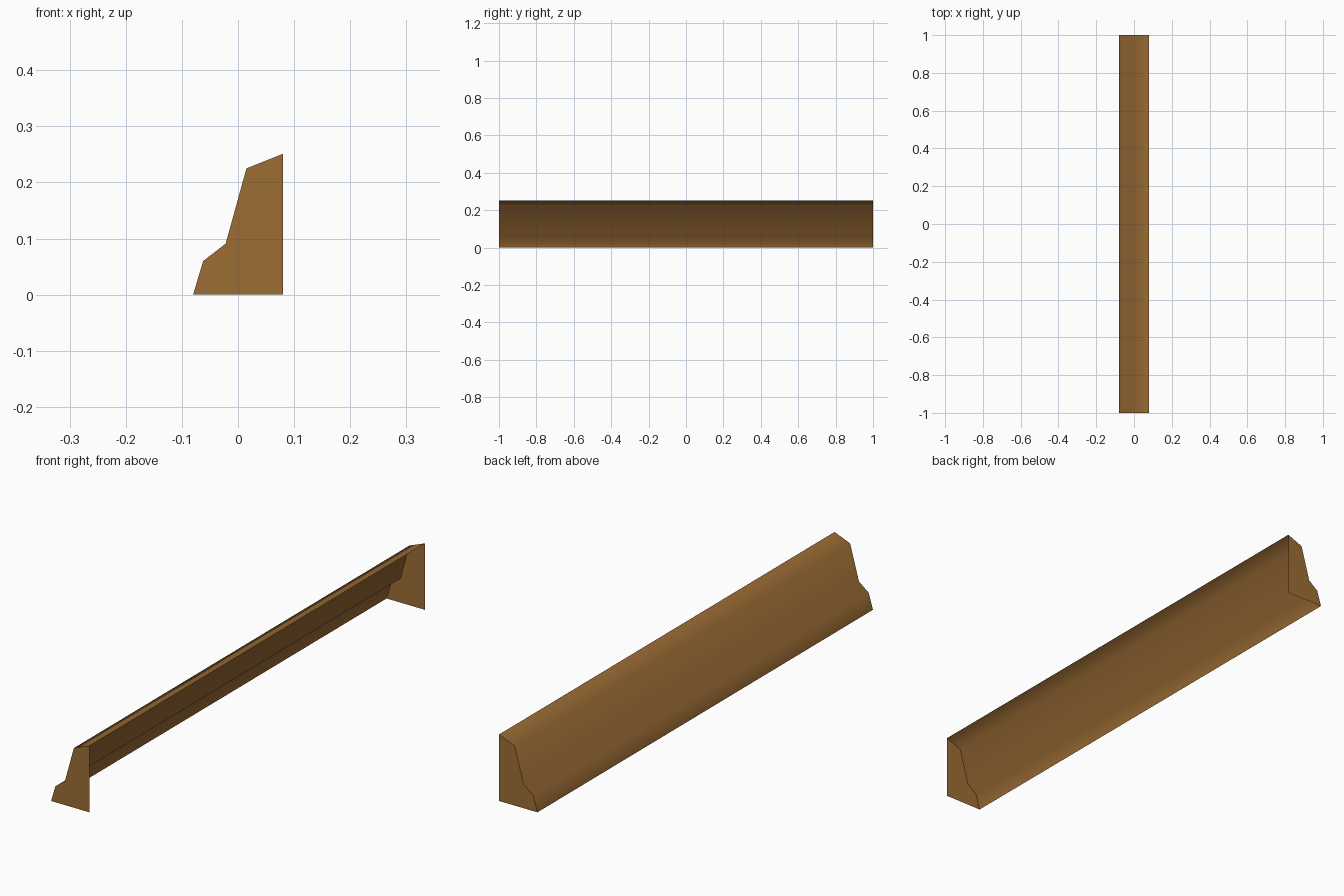
import bpy, bmesh

if "Cube" in bpy.data.objects:
    bpy.data.objects.remove(bpy.data.objects["Cube"])

wood = bpy.data.materials.new("warm brown wood")
wood.diffuse_color = (0.34, 0.155, 0.036, 1)
wood.use_nodes = True
wood.node_tree.nodes["Principled BSDF"].inputs["Base Color"].default_value = wood.diffuse_color

# Moulding cross-section in x, z; the wall side and the underside stay open
PROFILE = [(-0.08, 0), (-0.062, 0.06), (-0.022, 0.091), (0.015, 0.225), (0.08, 0.251)]
CORNER = (0.08, 0)


def make_object(name, bm, smooth):
    for f in bm.faces:
        f.smooth = smooth
    mesh = bpy.data.meshes.new(name)
    bm.to_mesh(mesh)
    bm.free()
    mesh.materials.append(wood)
    obj = bpy.data.objects.new(name, mesh)
    bpy.context.collection.objects.link(obj)


# Long moulded face, smooth across the profile
bm = bmesh.new()
front = [bm.verts.new((x, -1, z)) for x, z in PROFILE]
back = [bm.verts.new((x, 1, z)) for x, z in PROFILE]
for i in range(len(PROFILE) - 1):
    bm.faces.new((front[i], front[i + 1], back[i + 1], back[i]))
make_object("moulding_face", bm, True)

# Flat end caps
for name, y in (("front_end_cap", -1), ("back_end_cap", 1)):
    bm = bmesh.new()
    outline = PROFILE + [CORNER]
    if y < 0:
        outline = outline[::-1]
    bm.faces.new([bm.verts.new((x, y, z)) for x, z in outline])
    make_object(name, bm, False)
